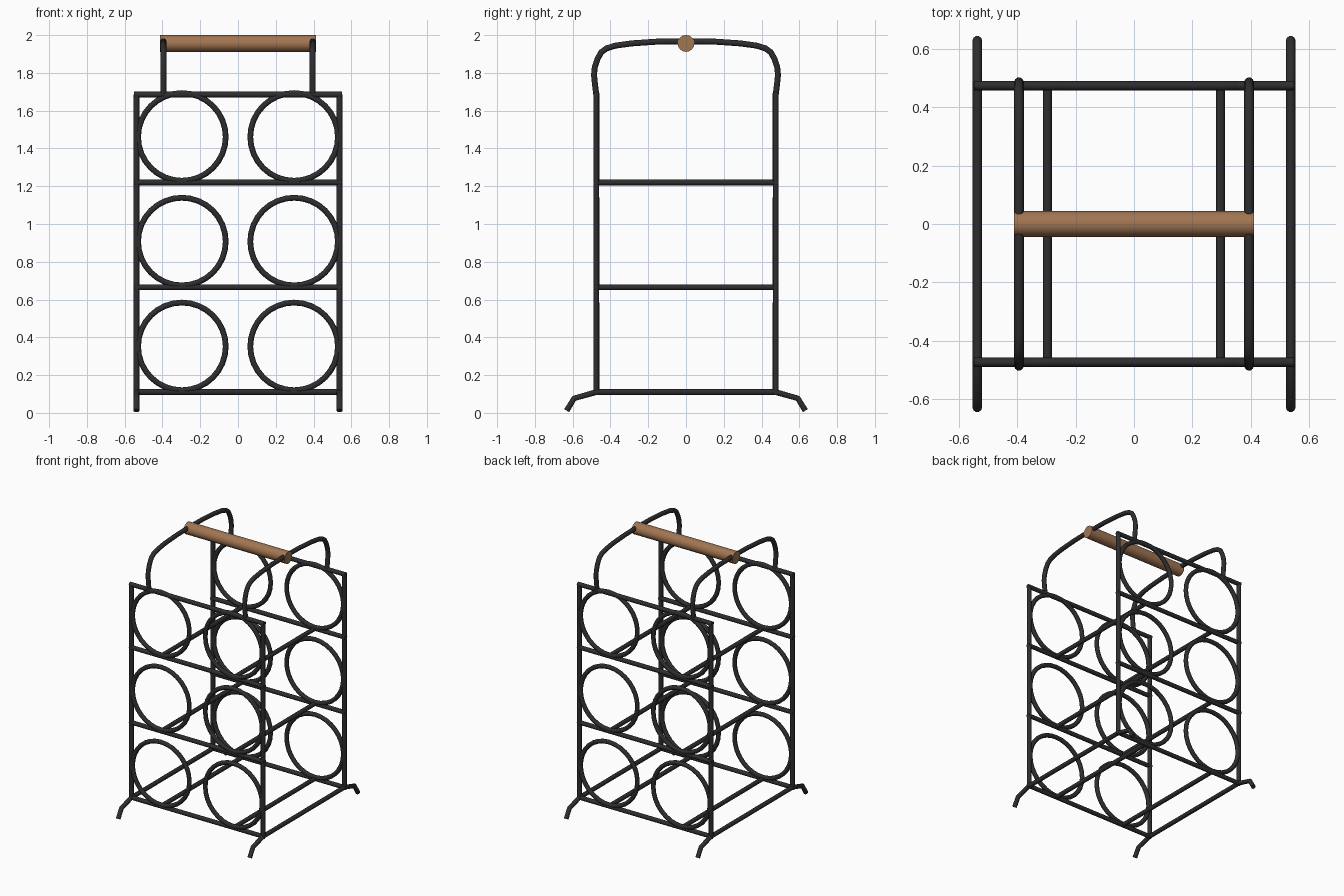
import bpy, math
from mathutils import Vector

if "Cube" in bpy.data.objects:
    bpy.data.objects.remove(bpy.data.objects["Cube"])


def material(name, rgb):
    m = bpy.data.materials.new(name)
    m.diffuse_color = (*rgb, 1)
    m.use_nodes = True
    m.node_tree.nodes["Principled BSDF"].inputs["Base Color"].default_value = m.diffuse_color
    return m


IRON = material("dark_iron", (0.027, 0.027, 0.029))
WOOD = material("brown_wood", (0.36, 0.18, 0.085))

R = 0.016            # wire radius
X, Y = 0.538, 0.475  # half width and half depth of the frame
CX = 0.297           # bottle column centre
LEVELS = (0.11, 0.665, 1.22)
TOP = 1.685


def tube(name, points, radius=R, mat=IRON, closed=False, sides_res=3, smooth=True):
    """Sweep a round wire along a path and turn it into a mesh."""
    cu = bpy.data.curves.new(name, 'CURVE')
    cu.dimensions = '3D'
    cu.bevel_depth = radius
    cu.bevel_resolution = sides_res
    cu.use_fill_caps = not closed
    sp = cu.splines.new('POLY')
    sp.points.add(len(points) - 1)
    for p, co in zip(sp.points, points):
        p.co = (*co, 1)
    sp.use_cyclic_u = closed
    tmp = bpy.data.objects.new(name + "_path", cu)
    bpy.context.collection.objects.link(tmp)
    bpy.context.view_layer.update()
    dg = bpy.context.evaluated_depsgraph_get()
    me = bpy.data.meshes.new_from_object(tmp.evaluated_get(dg))
    bpy.data.objects.remove(tmp)
    bpy.data.curves.remove(cu)
    ob = bpy.data.objects.new(name, me)
    bpy.context.collection.objects.link(ob)
    me.materials.clear()
    me.materials.append(mat)
    bpy.ops.object.select_all(action='DESELECT')
    ob.select_set(True)
    bpy.context.view_layer.objects.active = ob
    bpy.ops.object.shade_smooth_by_angle(angle=math.radians(50))
    return ob


# Front and back panels: rails, posts, rings and splayed feet
for sy, face in ((-1, "front"), (1, "back")):
    y = sy * Y
    for z in (*LEVELS, TOP):
        tube(f"{face}_rail", [(-X - 0.012, y, z), (X + 0.012, y, z)])
    for sx in (-1, 1):
        tube(f"{face}_post", [(sx * X, y, 0.10), (sx * X, y, TOP)])
        tube(f"{face}_foot", [(sx * X, y, 0.11), (sx * X, sy * 0.592, 0.077),
                              (sx * X, sy * 0.632, 0.012)])
        for zc in (0.352, 0.907, 1.461):
            ring = [(sx * CX + 0.232 * math.cos(a), y, zc + 0.232 * math.sin(a))
                    for a in (2 * math.pi * i / 32 for i in range(32))]
            tube(f"{face}_bottle_ring", ring, closed=True)

# Bars running front to back
for sx in (-1, 1):
    for z in LEVELS:
        tube("bottle_support_bar", [(sx * CX, -Y, z), (sx * CX, Y, z)])
    tube("base_side_bar", [(sx * X, -Y, LEVELS[0]), (sx * X, Y, LEVELS[0])])

# Bent wire arches carrying the grip
half = [(0.475, 1.685), (0.482, 1.74), (0.487, 1.79), (0.483, 1.83), (0.468, 1.875),
        (0.448, 1.91), (0.42, 1.93), (0.375, 1.944), (0.29, 1.956), (0.16, 1.965),
        (0.0, 1.968)]
profile = half + [(-y, z) for y, z in reversed(half[:-1])]
for sx in (-1, 1):
    tube("handle_arch", [(sx * 0.395, y, z) for y, z in profile], radius=0.0165)

# Wooden grip
tube("wooden_grip", [(-0.412, 0, 1.956), (0.412, 0, 1.956)],
     radius=0.0445, mat=WOOD, sides_res=6)
